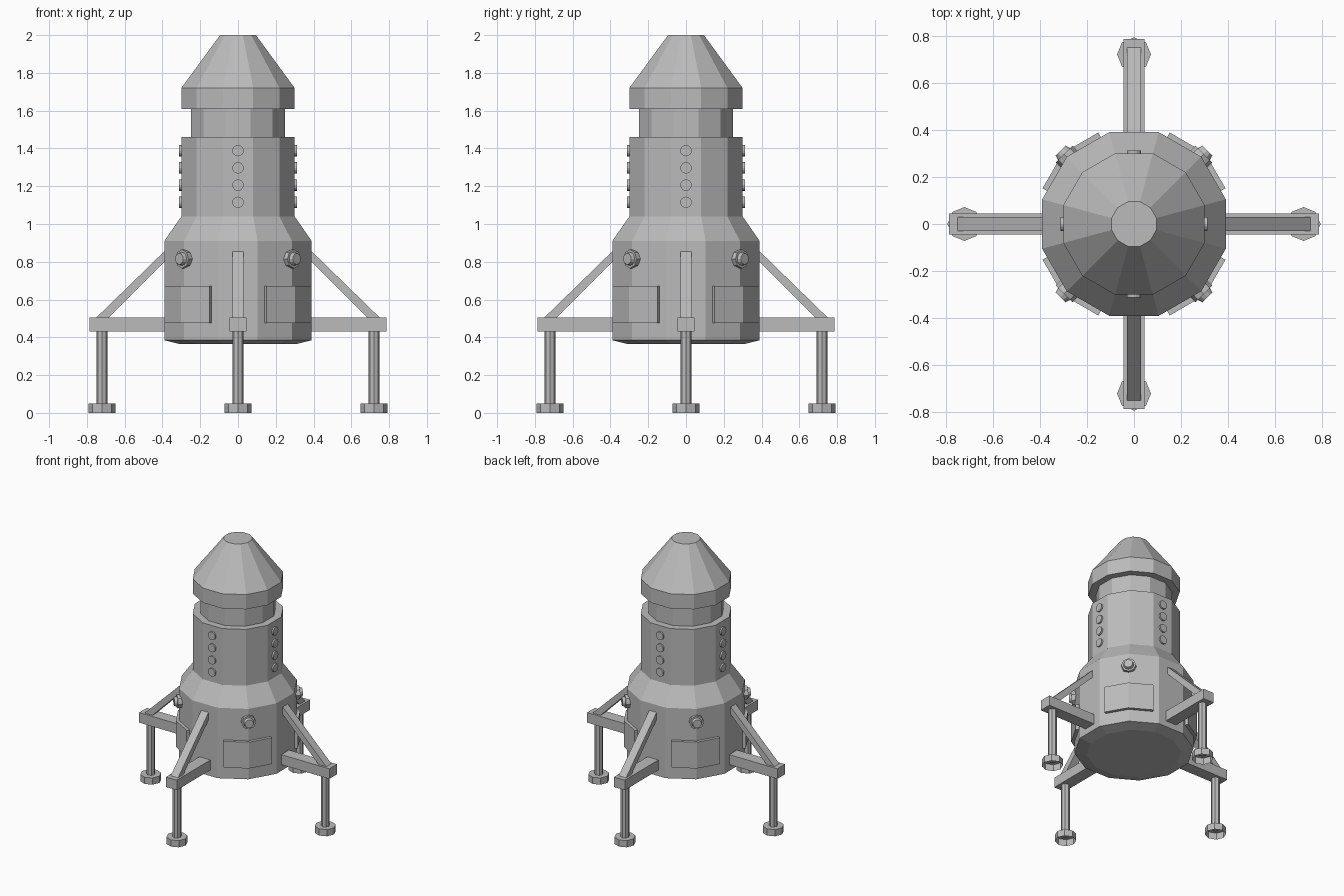
import bpy
import bmesh
from math import pi, cos, sin, radians
from mathutils import Matrix, Vector

cube = bpy.data.objects.get("Cube")
if cube:
    bpy.data.objects.remove(cube, do_unlink=True)

GREY = (0.5, 0.5, 0.5, 1)
metal = bpy.data.materials.new("grey_metal")
metal.use_nodes = True
metal.diffuse_color = GREY
metal.node_tree.nodes["Principled BSDF"].inputs["Base Color"].default_value = GREY


def finish(name, bm, turn=0):
    """Turn the mesh about the z axis and make it an object."""
    bm.transform(Matrix.Rotation(turn, 4, "Z"))
    mesh = bpy.data.meshes.new(name)
    bm.to_mesh(mesh)
    bm.free()
    mesh.materials.append(metal)
    obj = bpy.data.objects.new(name, mesh)
    bpy.context.collection.objects.link(obj)
    return obj


def prism(bm, outline, offset):
    """Extrude a planar outline along an offset."""
    face = bm.faces.new([bm.verts.new(p) for p in outline])
    new = bmesh.ops.extrude_face_region(bm, geom=[face], use_keep_orig=True)["geom"]
    verts = [v for v in new if isinstance(v, bmesh.types.BMVert)]
    bmesh.ops.translate(bm, verts=verts, vec=offset)
    bmesh.ops.recalc_face_normals(bm, faces=bm.faces)


def cylinder(bm, sides, r1, r2, start, end):
    """Cylinder or cone between two points."""
    a, b = Vector(start), Vector(end)
    rot = (b - a).to_track_quat("Z", "Y").to_matrix().to_4x4()
    bmesh.ops.create_cone(bm, cap_ends=True, segments=sides, radius1=r1, radius2=r2,
                          depth=(b - a).length,
                          matrix=Matrix.Translation((a + b) / 2) @ rot)


def lathe(name, profile, sides=12):
    """Faceted body from (flat radius, height) pairs, flats facing the axes."""
    bm = bmesh.new()
    rings = []
    for radius, z in profile:
        r = radius / cos(pi / sides)
        angles = [(2 * i + 1) * pi / sides for i in range(sides)]
        rings.append([bm.verts.new((r * cos(t), r * sin(t), z)) for t in angles])
    for low, high in zip(rings, rings[1:]):
        for i in range(sides):
            j = (i + 1) % sides
            bm.faces.new((low[i], low[j], high[j], high[i]))
    bm.faces.new(rings[0][::-1])
    bm.faces.new(rings[-1])
    return finish(name, bm)


# Central body
lathe("lower_hull", [(0.31, 0.365), (0.39, 0.385), (0.39, 0.91), (0.3, 1.04)])
lathe("middle_hull", [(0.3, 1.04), (0.3, 1.46), (0.25, 1.46)])
lathe("neck", [(0.25, 1.46), (0.25, 1.61)])
lathe("nose_cap", [(0.25, 1.61), (0.3, 1.61), (0.3, 1.72), (0.095, 2.0)])

# Parts on the four axis sides: legs and round ports
for side, label in enumerate(("left", "back", "right", "front")):
    turn = side * pi / 2

    bm = bmesh.new()
    prism(bm, [(0.3, -0.045, 0.43), (0.785, -0.045, 0.43),
               (0.785, -0.045, 0.505), (0.3, -0.045, 0.505)], (0, 0.09, 0))
    finish(label + "_leg_beam", bm, turn)

    bm = bmesh.new()
    prism(bm, [(0.38, -0.03, 0.81), (0.69, -0.03, 0.5),
               (0.755, -0.03, 0.5), (0.38, -0.03, 0.865)], (0, 0.06, 0))
    finish(label + "_leg_brace", bm, turn)

    bm = bmesh.new()
    cylinder(bm, 8, 0.03, 0.03, (0.72, 0, 0.04), (0.72, 0, 0.44))
    finish(label + "_leg_post", bm, turn)

    # Foot is a cup, open underneath
    bm = bmesh.new()
    cylinder(bm, 8, 0.072, 0.072, (0.72, 0, 0), (0.72, 0, 0.05))
    bm.normal_update()
    bottom = [f for f in bm.faces if f.normal.z < -0.9]
    bmesh.ops.delete(bm, geom=bottom, context="FACES_ONLY")
    finish(label + "_foot", bm, turn)

    bm = bmesh.new()
    for i in range(4):
        z = 1.115 + i * 0.091
        cylinder(bm, 16, 0.03, 0.03, (0.29, 0, z), (0.312, 0, z))
    finish(label + "_ports", bm, turn)

# Parts on the four diagonals: folded hatch panels and thrusters
FOLD = radians(15)


def panel_end(flat, along, sign):
    return (flat * cos(FOLD) - along * sin(FOLD),
            sign * (flat * sin(FOLD) + along * cos(FOLD)), 0.476)


for side, label in enumerate(("back_left", "back_right", "front_right", "front_left")):
    turn = pi / 4 + side * pi / 2

    bm = bmesh.new()
    inner, outer, along = 0.38, 0.412, 0.0625
    prism(bm, [panel_end(inner, along, 1), (inner / cos(FOLD), 0, 0.476),
               panel_end(inner, along, -1), panel_end(outer, along, -1),
               (outer / cos(FOLD), 0, 0.476), panel_end(outer, along, 1)], (0, 0, 0.196))
    finish(label + "_hatch", bm, turn)

    bm = bmesh.new()
    cylinder(bm, 8, 0.05, 0.05, (0.38, 0, 0.815), (0.42, 0, 0.815))
    cylinder(bm, 12, 0.036, 0.03, (0.42, 0, 0.815), (0.44, 0, 0.815))
    finish(label + "_thruster", bm, turn)
